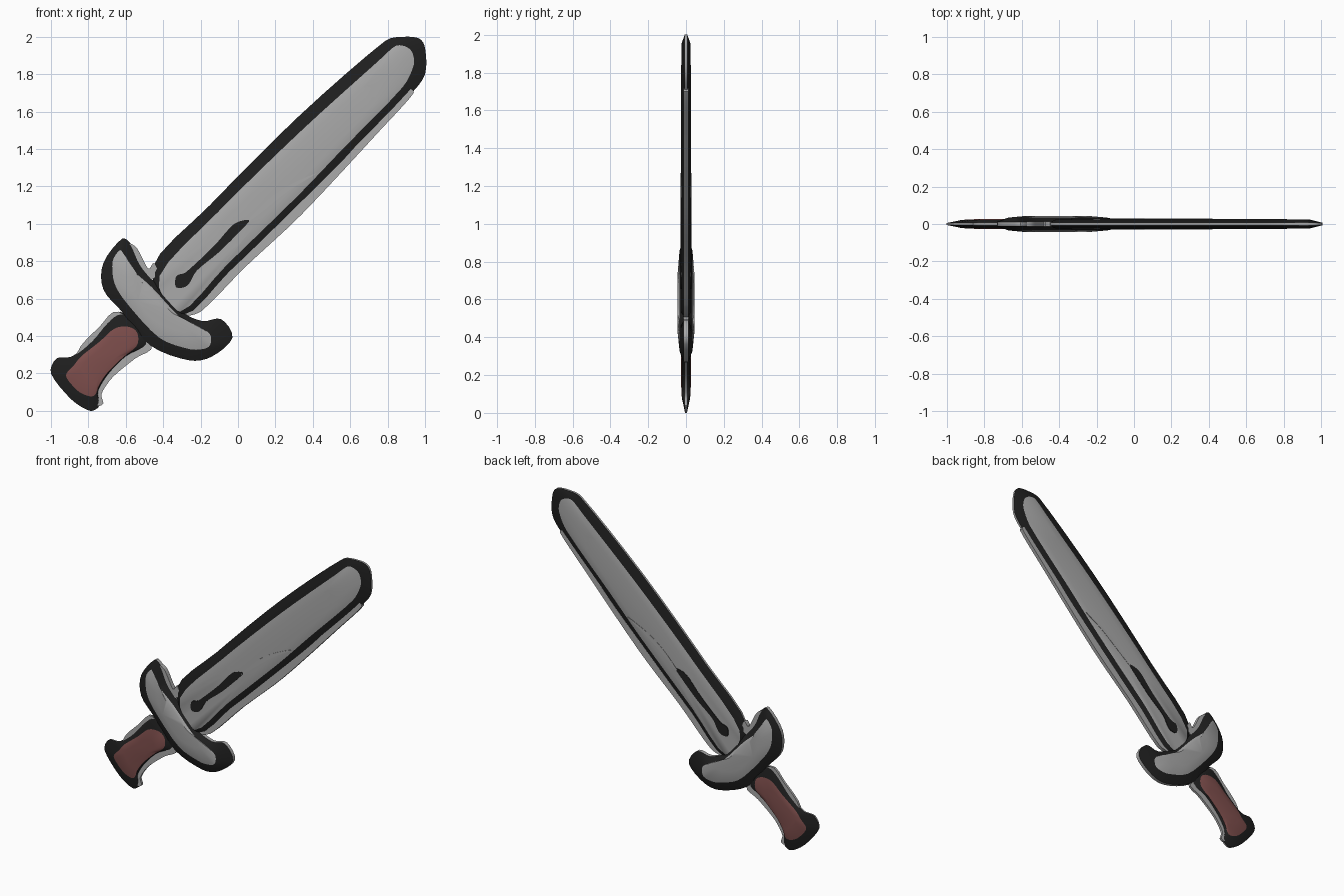
import bpy
import bmesh
import math
from mathutils import Vector

cube = bpy.data.objects.get("Cube")
if cube:
    bpy.data.objects.remove(cube, do_unlink=True)


def make_material(name, rgb):
    mat = bpy.data.materials.new(name)
    mat.use_nodes = True
    colour = (*rgb, 1)
    mat.diffuse_color = colour
    mat.node_tree.nodes["Principled BSDF"].inputs["Base Color"].default_value = colour
    return mat


steel = make_material("steel_grey", (0.40, 0.40, 0.40))
ink = make_material("ink_black", (0.014, 0.014, 0.014))
leather = make_material("leather_red", (0.21, 0.077, 0.073))


def smooth_loop(points, steps=4):
    """Closed smooth curve through points given in hundredths of a unit (x, z)."""
    pts = [Vector(p) / 100 for p in points]
    count = len(pts)
    loop = []
    for i in range(count):
        a, b, c, d = (pts[(i + k - 1) % count] for k in range(4))
        # limit the tangents so long straight edges do not overshoot at corners
        reach = (c - b).length
        t0, t1 = (c - a) / 2, (d - b) / 2
        t0 *= min(1, reach / max(t0.length, 1e-6))
        t1 *= min(1, reach / max(t1.length, 1e-6))
        for s in range(steps):
            t = s / steps
            loop.append(b * (2 * t**3 - 3 * t**2 + 1) + t0 * (t**3 - 2 * t**2 + t)
                        + c * (3 * t**2 - 2 * t**3) + t1 * (t**3 - t**2))
    return loop


def loft(name, rings, bands, cap):
    """Skin matching (outline, y) rings; one material per band, cap on both ends."""
    mats = [steel, ink, leather]
    bm = bmesh.new()
    rows = [[bm.verts.new((p.x, y, p.y)) for p in outline] for outline, y in rings]
    for row_a, row_b, mat in zip(rows, rows[1:], bands):
        for i in range(len(row_a)):
            j = (i + 1) % len(row_a)
            face = bm.faces.new((row_a[i], row_a[j], row_b[j], row_b[i]))
            face.material_index = mats.index(mat)
    for row in (rows[0], rows[-1]):
        bm.faces.new(row).material_index = mats.index(cap)
    bmesh.ops.recalc_face_normals(bm, faces=bm.faces[:])
    mesh = bpy.data.meshes.new(name)
    bm.to_mesh(mesh)
    bm.free()
    for mat in mats:
        mesh.materials.append(mat)
    obj = bpy.data.objects.new(name, mesh)
    bpy.context.collection.objects.link(obj)
    bpy.ops.object.select_all(action="DESELECT")
    obj.select_set(True)
    bpy.context.view_layer.objects.active = obj
    bpy.ops.object.shade_smooth_by_angle(angle=math.radians(35))
    return obj


def padded_part(name, outer, inner, edge, rim, crown, face, shrink=0.6):
    """Thin steel edge, black sloping border and a gently crowned face, both sides."""
    outer, inner = smooth_loop(outer), smooth_loop(inner)
    centre = sum(inner, Vector((0, 0))) / len(inner)
    top = [centre.lerp(p, shrink) for p in inner]
    half = [(outer, edge), (inner, rim), (top, crown)]
    rings = [(o, -y) for o, y in reversed(half)] + half
    return loft(name, rings, [face, ink, steel, ink, face], face)


def slab(name, outline, depth, mat):
    loop = smooth_loop(outline)
    return loft(name, [(loop, -depth), (loop, depth)], [mat], mat)


def plate_pair(name, outline, low, high, mat):
    loop = smooth_loop(outline)
    for side, label in ((-1, "front"), (1, "back")):
        loft(f"{name}_{label}", [(loop, side * low), (loop, side * high)], [mat], mat)


# Blade with rounded tip
padded_part(
    "blade",
    [(-46, 76), (-15, 110), (33, 158), (79, 198), (89, 200), (97, 199), (100, 194),
     (100, 180), (92, 169), (58, 134), (34, 110), (-3, 74), (-29, 50)],
    [(-42, 72), (-11, 106), (33, 149), (75, 187), (84, 195), (89, 195), (93, 192),
     (94, 185), (88, 173), (55, 139), (32, 115), (-6, 78), (-31, 53)],
    0.007, 0.023, 0.027, steel)

# Bare steel cutting edge outside the black line
slab("cutting_edge",
     [(-30, 52), (-3, 76), (34, 112), (58, 136), (90, 172), (94, 170), (76, 150),
      (34, 105), (4, 77), (-20, 53)], 0.012, steel)

# Groove stroke and the fine crease that carries on from it
plate_pair("groove_mark",
           [(-33, 72), (-28, 74), (-13, 88), (-2, 100), (6, 102), (2, 97), (-10, 85),
            (-22, 75), (-27, 67), (-33, 66)], 0.0225, 0.029, ink)
plate_pair("groove_crease",
           [(4, 100), (15, 112), (28, 121), (42, 127), (29, 119), (16, 109)],
           0.0225, 0.029, steel)

# Crescent guard
padded_part(
    "guard",
    [(-62, 92), (-57, 89), (-52, 78), (-43, 67), (-30, 53), (-19, 48), (-9, 49),
     (-3, 39), (-14, 29), (-26, 27), (-47, 35), (-62, 53), (-72, 65), (-72, 79)],
    [(-63, 86), (-61, 82), (-56, 75), (-46, 66), (-31, 50), (-23, 46), (-15, 41),
     (-15, 35), (-19, 33), (-26, 33), (-42, 39), (-59, 57), (-66, 68), (-67, 80)],
    0.012, 0.034, 0.044, steel)
slab("guard_nick",
     [(-58, 89), (-54, 87), (-48, 76), (-45, 79), (-43, 73), (-50, 70)], 0.014, steel)

# Grip with flared pommel end
padded_part(
    "grip",
    [(-63, 53), (-70, 48), (-79, 37), (-89, 29), (-97, 28), (-100, 20), (-89, 6),
     (-79, 0), (-74, 3), (-75, 10), (-69, 20), (-59, 30), (-48, 36), (-53, 46)],
    [(-59, 45), (-66, 44), (-74, 37), (-84, 29), (-88, 24), (-92, 19), (-88, 13),
     (-83, 9), (-77, 8), (-74, 14), (-70, 20), (-62, 28), (-54, 35), (-54, 42)],
    0.005, 0.022, 0.026, leather)
slab("grip_edge",
     [(-74, 45), (-64, 53), (-46, 35), (-55, 28), (-67, 18), (-73, 9), (-72, 4),
      (-75, 3), (-82, 17), (-86, 31)], 0.008, steel)
